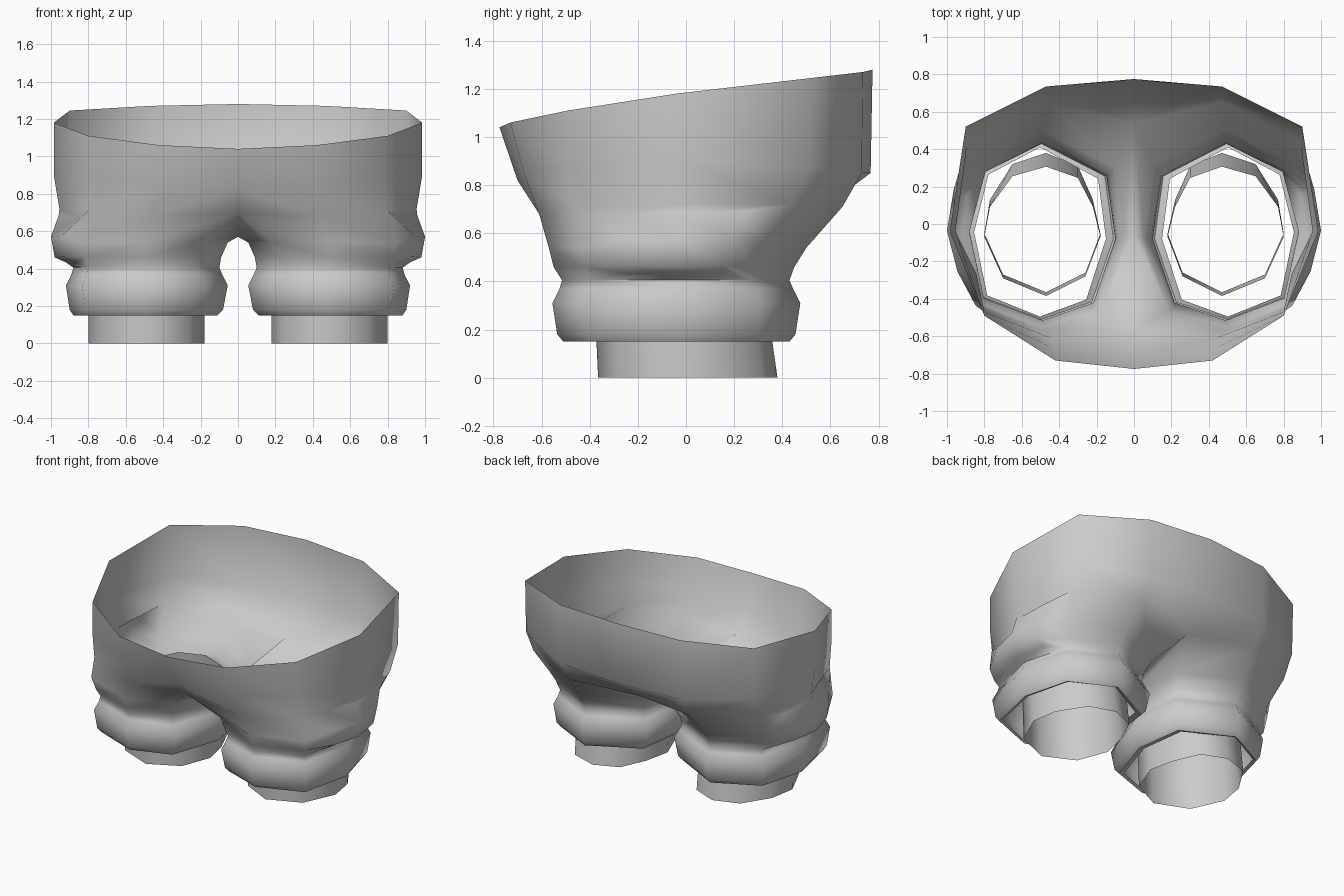
import bpy, bmesh, math

if "Cube" in bpy.data.objects:
    bpy.data.objects.remove(bpy.data.objects["Cube"])


def finish(name, bm, angle=60):
    """Turn a half-model bmesh into a mirrored, smooth-shaded object."""
    bmesh.ops.recalc_face_normals(bm, faces=bm.faces)
    me = bpy.data.meshes.new(name)
    bm.to_mesh(me)
    bm.free()
    ob = bpy.data.objects.new(name, me)
    bpy.context.collection.objects.link(ob)
    bpy.ops.object.select_all(action='DESELECT')
    ob.select_set(True)
    bpy.context.view_layer.objects.active = ob
    bpy.ops.object.shade_smooth_by_angle(angle=math.radians(angle))
    mod = ob.modifiers.new("Mirror", 'MIRROR')
    mod.use_axis[0] = True
    mod.merge_threshold = 0.001
    return ob


def ring(bm, pts):
    return [bm.verts.new(p) for p in pts]


def bridge(bm, a, b, closed=True):
    n = len(a)
    faces = []
    for i in range(n if closed else n - 1):
        j = (i + 1) % n
        faces.append(bm.faces.new((a[i], a[j], b[j], b[i])))
    return faces


# Shorts: eight-sided leg, starting at the back and going round the outside
SHAPE = [(0, 1), (.78, .68), (1, 0), (.8, -.75),
         (0, -1), (-.7, -.8), (-1, -.08), (-.88, .63)]


def leg_ring(x0, x1, y0, y1, z):
    cx, cy, rx, ry = (x0 + x1) / 2, (y0 + y1) / 2, (x1 - x0) / 2, (y1 - y0) / 2
    return [(cx + u * rx, cy + v * ry, z) for u, v in SHAPE]


LEVELS = [  # inner x, outer x, front y, back y, height
    (.15, .855, -.495, .41, .16),
    (.11, .88, -.51, .43, .15),
    (.08, .90, -.535, .455, .18),
    (.055, .92, -.555, .475, .31),
    (.085, .89, -.525, .445, .37),
    (.10, .88, -.515, .43, .405),
    (.09, .90, -.55, .45, .46),
    (.055, .935, -.57, .50, .54),
]
bm = bmesh.new()
rings = [ring(bm, leg_ring(*lv)) for lv in LEVELS]

# Crotch ring: the last three points lie on the centre line
rings.append(ring(bm, [
    (.47, .65, .71), (.89, .44, .72), (.955, -.04, .72), (.80, -.47, .71),
    (.44, -.61, .68), (0, -.57, .70), (0, -.06, .57), (0, .54, .68)]))
loops = [bridge(bm, a, b) for a, b in zip(rings, rings[1:])]

# Hips and waist: open half rings from back centre to front centre
t = rings[-1]
hip_low = [t[7]] + t[:6]
hip = ring(bm, [(0, .767, .85), (.47, .73, .85), (.90, .51, .88),
                (.985, -.04, .90), (.80, -.49, .88), (.42, -.67, .84),
                (0, -.70, .82)])
waist = ring(bm, [(0, .775, 1.28), (.47, .735, 1.27), (.90, .52, 1.245),
                  (.985, -.04, 1.18), (.80, -.49, 1.11), (.42, -.73, 1.06),
                  (0, -.775, 1.04)])
bridge(bm, hip_low, hip, False)
bridge(bm, hip, waist, False)

# Side pocket: inset the outer leg faces and push them outwards
bmesh.ops.recalc_face_normals(bm, faces=bm.faces)
patch = [loop[i] for loop in loops[-3:] for i in (1, 2)]
bmesh.ops.inset_region(bm, faces=patch, thickness=.03, use_even_offset=True)
for v in {v for f in patch for v in f.verts}:
    z = v.co.z
    push = .03 if z < .445 else .08 if z < .5 else .065 if z < .6 else .005
    if .5 < z < .6:
        v.co.z += .03
    if abs(v.co.y + .03) > .15:
        push += .05 if v.co.y > 0 else .025
        v.co.y *= .62
    v.co.x += push
finish("shorts", bm)

# Leg tubes: ten-sided, running up inside the cuffs and leaning forward
TUBE = [(.47, .38), (.65, .32), (.77, .13), (.80, -.05), (.70, -.27),
        (.47, -.365), (.26, -.26), (.18, -.05), (.22, .13), (.30, .31)]
bm = bmesh.new()
low = ring(bm, [(x, y, 0) for x, y in TUBE])
top = ring(bm, [(x, y - .02 - max(y, 0) * .14, .47 + .12 * y) for x, y in TUBE])
bridge(bm, low, top)
finish("leg_tube", bm)
